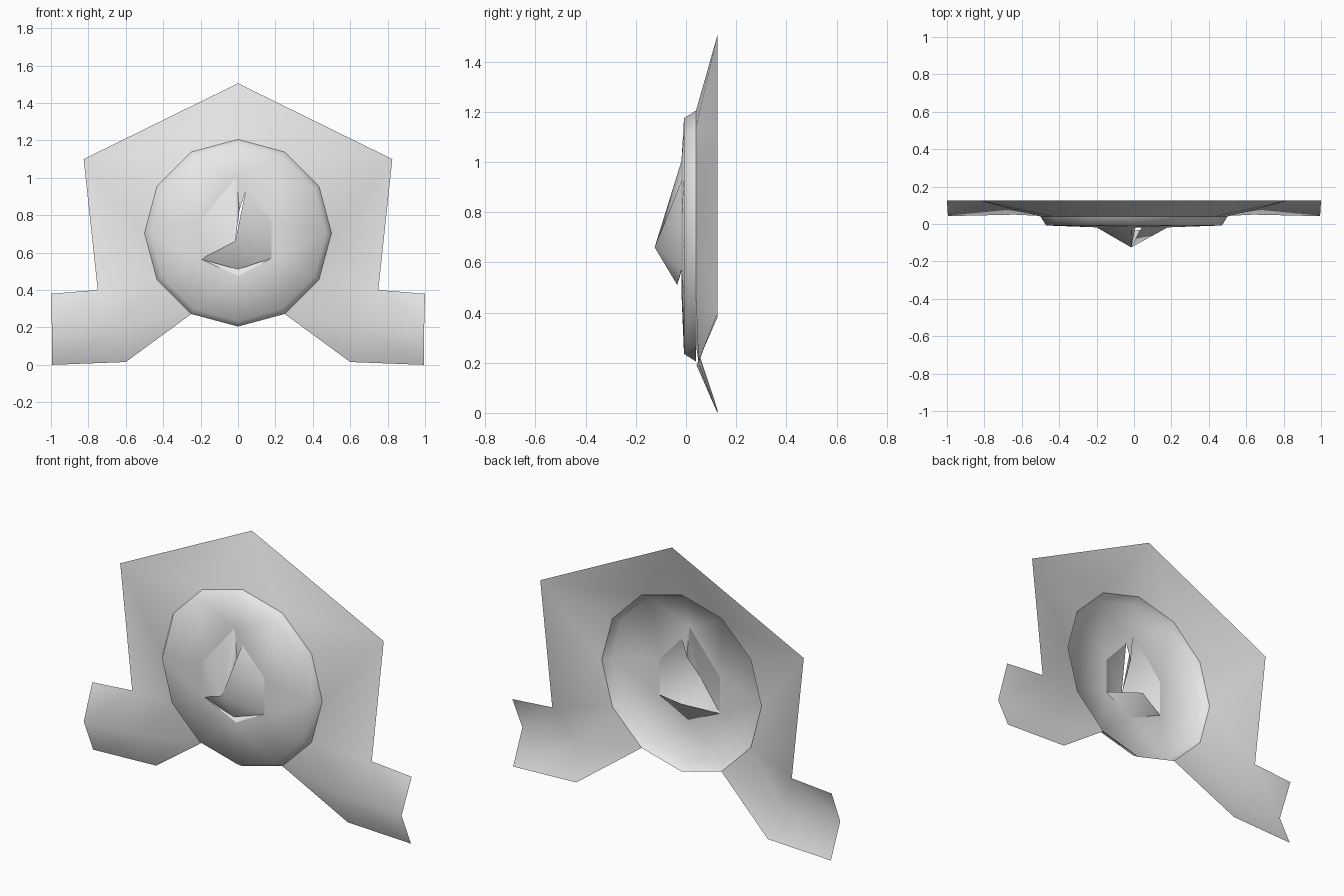
import bpy, bmesh
from math import sin, cos, pi

old = bpy.data.objects.get("Cube")
if old:
    bpy.data.objects.remove(old, do_unlink=True)

grey = bpy.data.materials.new("pale_grey")
grey.use_nodes = True
grey.diffuse_color = (0.8, 0.8, 0.8, 1)
grey.node_tree.nodes["Principled BSDF"].inputs["Base Color"].default_value = grey.diffuse_color


def finish(name, bm, mirror=False):
    """Weld, turn faces to the front and make a smooth object."""
    bmesh.ops.remove_doubles(bm, verts=bm.verts, dist=0.0005)
    bm.normal_update()
    for f in bm.faces:
        if f.normal.y > 0:
            f.normal_flip()
    mesh = bpy.data.meshes.new(name)
    bm.to_mesh(mesh)
    bm.free()
    mesh.materials.append(grey)
    mesh.shade_smooth()
    obj = bpy.data.objects.new(name, mesh)
    bpy.context.collection.objects.link(obj)
    if mirror:
        mod = obj.modifiers.new("mirror", 'MIRROR')
        mod.use_clip = True
    return obj


def sheet(name, polys, mirror=False):
    """Thin sheet made of polygons that share named points."""
    bm = bmesh.new()
    for poly in polys:
        bm.faces.new([bm.verts.new(p) for p in poly])
    return finish(name, bm, mirror)


def ring(radius, y):
    return [(radius * sin(i * pi / 6), y, 0.705 + radius * cos(i * pi / 6))
            for i in range(12)]


outer, front = ring(0.5, 0.04), ring(0.47, -0.008)

# Back plate with two folded arms
back = 0.125
peak, shoulder, notch = (0, back, 1.505), (0.825, back, 1.1), (0.75, back, 0.4)
arm_top, arm_low, arm_in = (1, back, 0.38), (0.995, back, 0), (0.6, back, 0.015)
ridge_in, ridge_end = (0.64, 0.05, 0.2), (0.995, 0.042, 0.19)
r = outer
sheet("back_plate", [
    (r[0], r[1], peak), (r[1], shoulder, peak), (r[1], r[2], shoulder),
    (r[2], r[3], shoulder), (r[3], notch, shoulder), (r[3], r[4], notch),
    (r[4], ridge_in, notch), (r[4], r[5], ridge_in), (r[5], arm_in, ridge_in),
    (notch, ridge_in, ridge_end, arm_top), (ridge_in, arm_in, arm_low, ridge_end),
], mirror=True)

# Opening in the disc, shared by the petals
rim = -0.018
l_top, l_side, l_low = (-0.01, rim, 1.005), (-0.2, rim, 0.77), (-0.2, rim, 0.565)
r_top, r_side, r_low = (0.04, rim, 0.925), (0.18, rim, 0.77), (0.18, rim, 0.57)
fold, bottom = (0.008, rim, 0.83), (0, rim, 0.475)
tip, chin, inner = (-0.015, -0.125, 0.66), (0, -0.035, 0.51), (-0.01, 0.06, 0.6)

# Disc: bevelled edge and a front face around the opening
bm = bmesh.new()
loops = [front, [l_top, fold, r_top, r_side, r_low, bottom, l_low, l_side]]
edges = []
for loop in loops:
    vs = [bm.verts.new(p) for p in loop]
    edges += [bm.edges.new((vs[i - 1], vs[i])) for i in range(len(vs))]
bmesh.ops.triangle_fill(bm, use_beauty=True, use_dissolve=False,
                        edges=edges, normal=(0, -1, 0))
for i in range(12):
    bm.faces.new([bm.verts.new(p) for p in
                  (outer[i - 1], outer[i], front[i], front[i - 1])])
finish("disc", bm)

# Petals and the flap folded inwards below them
sheet("left_petal", [(l_top, l_side, tip), (l_side, l_low, tip), (l_top, tip, fold)])
sheet("right_petal", [(r_top, tip, r_side), (r_side, tip, r_low),
                      (r_low, tip, chin), (chin, tip, l_low)])
sheet("inner_flap", [(r_low, bottom, inner), (bottom, l_low, inner)])
